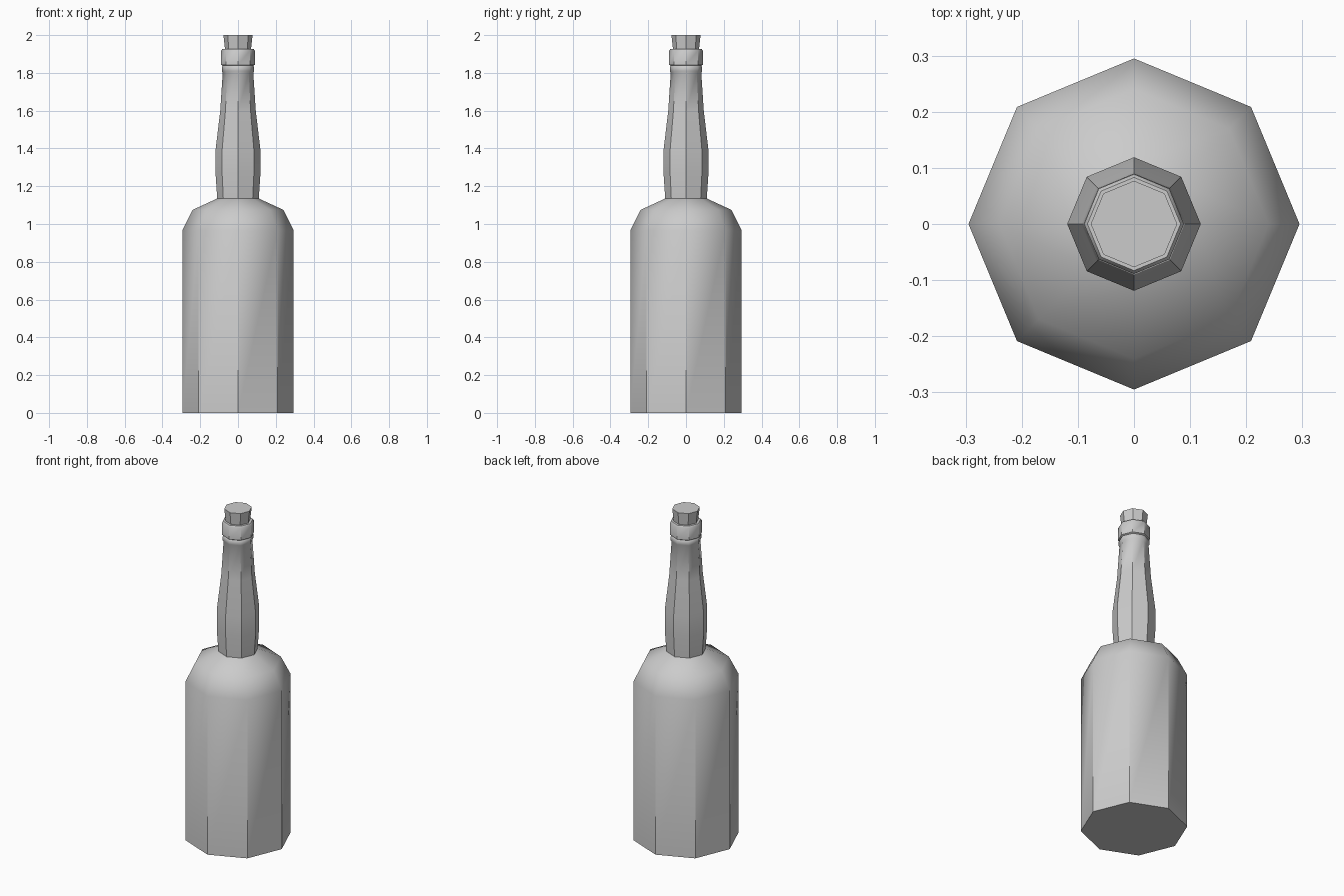
import bpy, bmesh, math

if "Cube" in bpy.data.objects:
    bpy.data.objects.remove(bpy.data.objects["Cube"])

SIDES = 8


def turned(name, profile, angle):
    """Octagonal solid from (radius, height) points, capped at both ends."""
    bm = bmesh.new()
    rings = []
    for r, z in profile:
        rings.append([bm.verts.new((r * math.cos(2 * math.pi * i / SIDES),
                                    r * math.sin(2 * math.pi * i / SIDES), z))
                      for i in range(SIDES)])
    for low, high in zip(rings, rings[1:]):
        for i in range(SIDES):
            j = (i + 1) % SIDES
            bm.faces.new((low[i], low[j], high[j], high[i]))
    bm.faces.new(rings[0][::-1])
    bm.faces.new(rings[-1])
    mesh = bpy.data.meshes.new(name)
    bm.to_mesh(mesh)
    bm.free()
    obj = bpy.data.objects.new(name, mesh)
    bpy.context.collection.objects.link(obj)
    bpy.ops.object.select_all(action='DESELECT')
    obj.select_set(True)
    bpy.context.view_layer.objects.active = obj
    bpy.ops.object.shade_smooth_by_angle(angle=math.radians(angle))
    return obj


# Body, shoulder, swelling neck, thin ring and lip in one outline
turned("bottle", [
    (0.295, 0.0), (0.295, 0.965), (0.24, 1.075), (0.11, 1.135),
    (0.119, 1.27), (0.119, 1.39), (0.094, 1.60), (0.081, 1.80),
    (0.086, 1.81), (0.086, 1.832), (0.081, 1.838),
    (0.089, 1.843), (0.089, 1.918), (0.083, 1.926),
], 42)

# Tapered stopper
turned("cork", [(0.066, 1.90), (0.077, 2.0)], 30)
